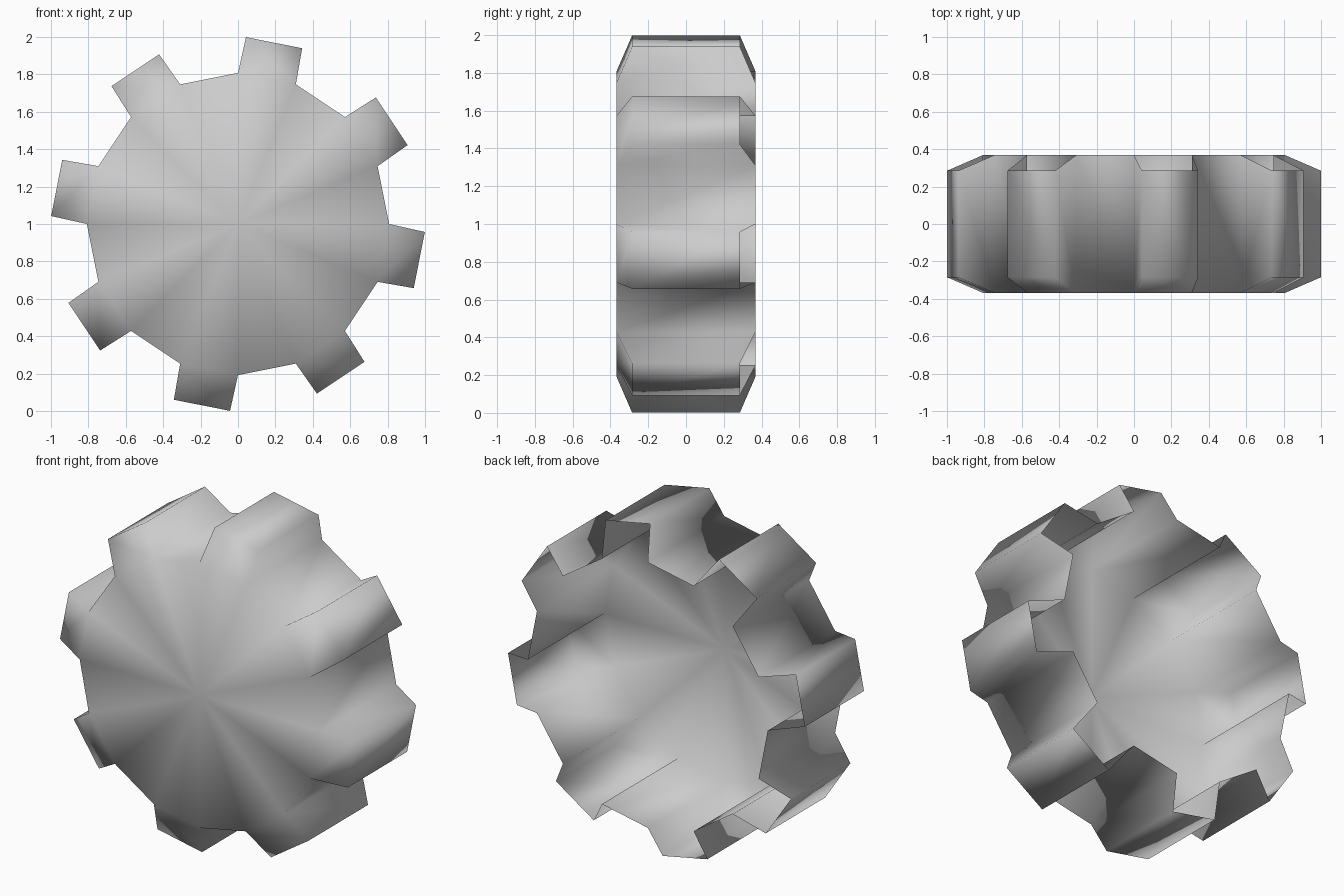
import bpy, bmesh, math
from mathutils import Vector

cube = bpy.data.objects.get("Cube")
if cube:
    bpy.data.objects.remove(cube, do_unlink=True)

SIDES = 16
HUB_R, LUG_R = 0.808, 1.0
HALF_HUB, HALF_LUG = 0.368, 0.285
LUG_HALF_ANGLE = math.radians(8.8)
STEP = 2 * math.pi / SIDES

grey = bpy.data.materials.new("plain grey")
grey.use_nodes = True
colour = (0.6, 0.6, 0.6, 1)
grey.diffuse_color = colour
grey.node_tree.nodes["Principled BSDF"].inputs["Base Color"].default_value = colour

bm = bmesh.new()


def point(radius, angle, y):
    return bm.verts.new((radius * math.cos(angle), y, 1 + radius * math.sin(angle)))


# Hub rings, front then open back, and the front centre
front = [point(HUB_R, i * STEP, -HALF_HUB) for i in range(SIDES)]
back = [point(HUB_R, i * STEP, HALF_HUB) for i in range(SIDES)]
centre = point(0, 0, -HALF_HUB)

for i in range(SIDES):
    j = (i + 1) % SIDES
    # Front cap
    bm.faces.new((centre, front[i], front[j]))
    if i % 2 == 0:
        # Gap between lugs
        bm.faces.new((front[i], back[i], back[j], front[j]))
        continue
    # Hollow lug, open at the back
    mid = (i + 0.5) * STEP
    a, b = mid - LUG_HALF_ANGLE, mid + LUG_HALF_ANGLE
    fa, fb = (point(LUG_R, t, -HALF_LUG) for t in (a, b))
    ba, bb = (point(LUG_R, t, HALF_LUG) for t in (a, b))
    bm.faces.new((front[i], fa, fb, front[j]))
    bm.faces.new((fa, ba, bb, fb))
    bm.faces.new((front[i], back[i], ba, fa))
    bm.faces.new((front[j], fb, bb, back[j]))

bmesh.ops.recalc_face_normals(bm, faces=bm.faces[:])
# Make sure the cap faces forwards
bm.normal_update()
if centre.link_faces[0].normal.dot(Vector((0, -1, 0))) < 0:
    bmesh.ops.reverse_faces(bm, faces=bm.faces[:])
for face in bm.faces:
    face.smooth = True

mesh = bpy.data.meshes.new("lugged_wheel_shell")
bm.to_mesh(mesh)
bm.free()
mesh.materials.append(grey)
wheel = bpy.data.objects.new("lugged_wheel_shell", mesh)
bpy.context.collection.objects.link(wheel)
